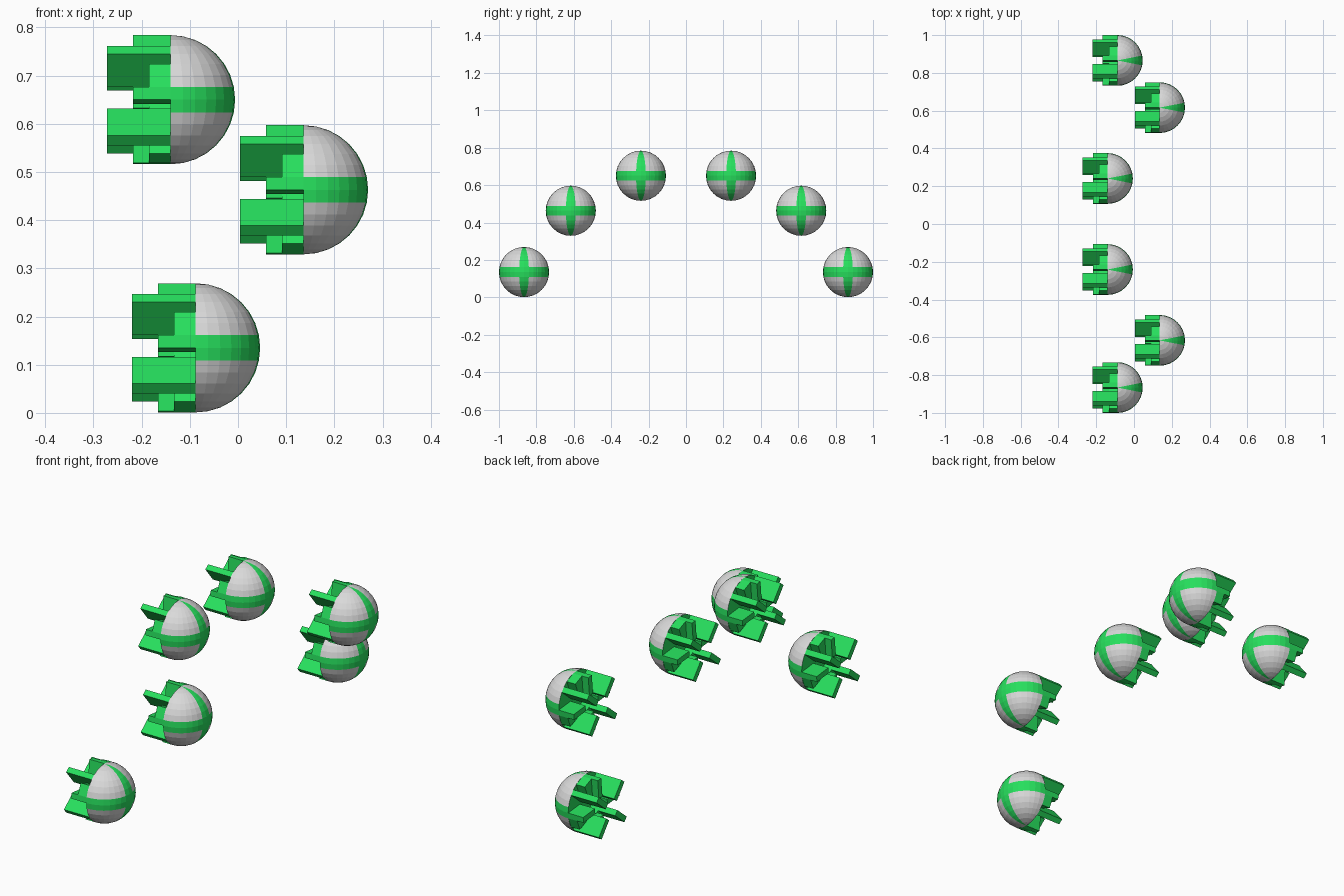
import bpy, bmesh
from math import sin, cos, pi, radians, atan2
from mathutils import Vector

cube = bpy.data.objects.get("Cube")
if cube:
    bpy.data.objects.remove(cube, do_unlink=True)

R = 0.134            # pod radius
SEG = 2 * pi / 32    # one facet of the dome
FIN_LENGTH = 0.088


def material(name, color):
    m = bpy.data.materials.new(name)
    m.use_nodes = True
    m.diffuse_color = color
    m.node_tree.nodes["Principled BSDF"].inputs["Base Color"].default_value = color
    return m


grey = material("light grey", (0.7, 0.7, 0.7, 1))
green = material("bright green", (0.02, 0.74, 0.11, 1))


def finish(bm, name, mats):
    bmesh.ops.recalc_face_normals(bm, faces=bm.faces)
    mesh = bpy.data.meshes.new(name)
    bm.to_mesh(mesh)
    bm.free()
    for m in mats:
        mesh.materials.append(m)
    return mesh


# Half dome with a green cross, closed by a green back plate
def dome_mesh():
    bm = bmesh.new()
    bmesh.ops.create_uvsphere(bm, u_segments=32, v_segments=16, radius=R)
    bmesh.ops.delete(bm, geom=[v for v in bm.verts if v.co.x < -1e-4], context='VERTS')
    for f in bm.faces:
        c = f.calc_center_median()
        band = abs(c.z) < R * sin(SEG)
        stripe = abs(atan2(c.y, c.x)) < SEG
        f.material_index = int(band or stripe)
    rim = [e for e in bm.edges if e.is_boundary]
    for f in bmesh.ops.holes_fill(bm, edges=rim, sides=0)["faces"]:
        f.material_index = 1
    return finish(bm, "dome", [grey, green])


# Radial fin standing on the back plate between two rim facets
def add_fin(bm, start, end, turn, depth):
    a, b = start * SEG + turn, end * SEG + turn
    mid = (a + b) / 2
    inward = Vector((0, cos(mid), -sin(mid))) * FIN_LENGTH
    outer = [Vector((0, -R * cos(t), R * sin(t))) for t in (a, b)]
    ring = outer + [outer[1] + inward, outer[0] + inward]
    face = bm.faces.new([bm.verts.new(p) for p in ring])
    out = bmesh.ops.extrude_face_region(bm, geom=[face], use_keep_orig=True)
    verts = [g for g in out["geom"] if isinstance(g, bmesh.types.BMVert)]
    bmesh.ops.translate(bm, verts=verts, vec=(-depth, 0, 0))


# Pinwheel of medium, short and long fins
def fins_mesh():
    bm = bmesh.new()
    for quarter in range(4):
        turn = radians(90 * quarter)
        add_fin(bm, 0, 1, turn, 0.078)
        add_fin(bm, 1, 3, turn, 0.045)
        add_fin(bm, 4, 5, turn, 0.132)
    return finish(bm, "fins", [green])


dome, fins = dome_mesh(), fins_mesh()

# Pods in an arch, mirrored front to back
for level, x, y, z in (("lower", -0.088, 0.866, 0.135),
                       ("middle", 0.136, 0.616, 0.463),
                       ("upper", -0.14, 0.241, 0.65)):
    for side, s in (("front", -1), ("back", 1)):
        for part, mesh in (("dome", dome), ("fins", fins)):
            ob = bpy.data.objects.new(f"{level}_{side}_{part}", mesh)
            ob.location = (x, s * y, z)
            bpy.context.scene.collection.objects.link(ob)
